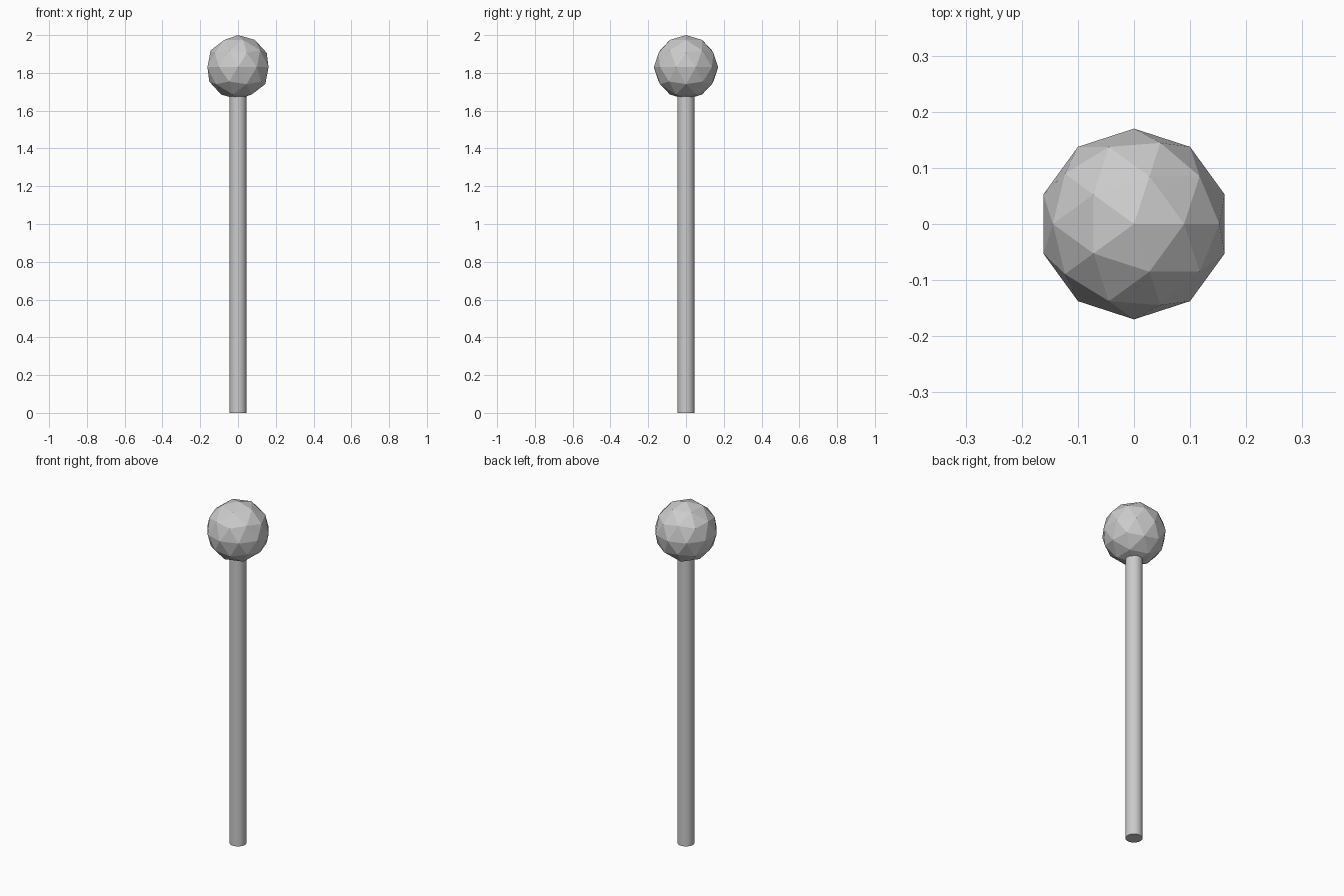
import bpy
import math

if "Cube" in bpy.data.objects:
    bpy.data.objects.remove(bpy.data.objects["Cube"])

BALL_RADIUS = 0.17
STICK_RADIUS = 0.045
STICK_HEIGHT = 1.68

# Smooth round stick, its top end just inside the ball
bpy.ops.mesh.primitive_cylinder_add(vertices=32, radius=STICK_RADIUS, depth=STICK_HEIGHT,
                                    location=(0, 0, STICK_HEIGHT / 2))
stick = bpy.context.object
stick.name = "stick"
bpy.ops.object.shade_smooth_by_angle(angle=math.radians(30))

# Faceted ball on top
bpy.ops.mesh.primitive_ico_sphere_add(subdivisions=2, radius=BALL_RADIUS,
                                      location=(0, 0, 2 - BALL_RADIUS))
ball = bpy.context.object
ball.name = "ball"
bpy.ops.object.shade_flat()
